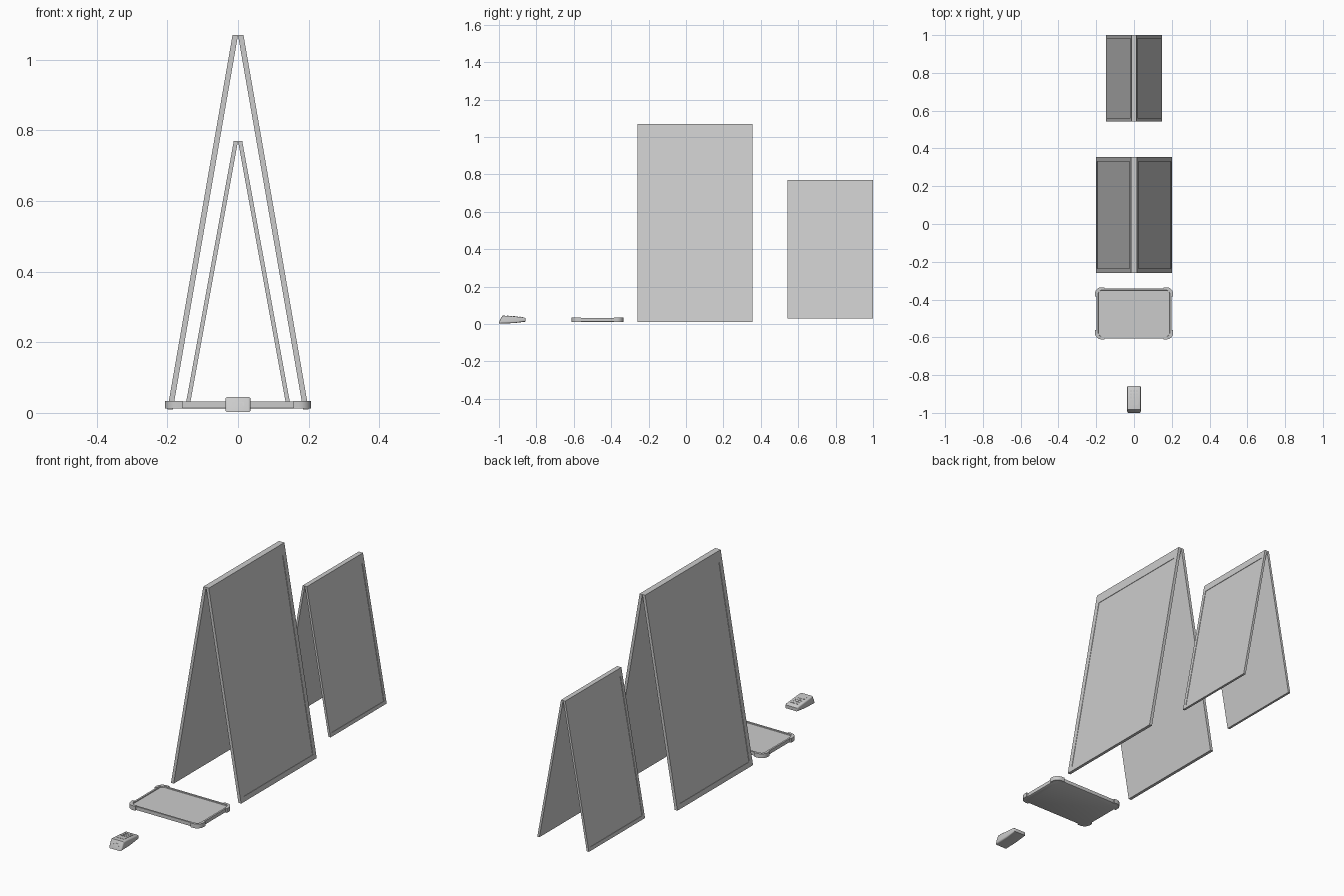
import bpy, bmesh, math
from mathutils import Vector

old = bpy.data.objects.get("Cube")
if old:
    bpy.data.objects.remove(old, do_unlink=True)

grey = bpy.data.materials.new("light grey")
grey.use_nodes = True
COLOUR = (0.6, 0.6, 0.6, 1)
grey.diffuse_color = COLOUR
grey.node_tree.nodes["Principled BSDF"].inputs["Base Color"].default_value = COLOUR


def finish(name, bm, smooth=False):
    bmesh.ops.recalc_face_normals(bm, faces=bm.faces)
    mesh = bpy.data.meshes.new(name)
    bm.to_mesh(mesh)
    bm.free()
    mesh.materials.append(grey)
    obj = bpy.data.objects.new(name, mesh)
    bpy.context.collection.objects.link(obj)
    if smooth:
        bpy.ops.object.select_all(action='DESELECT')
        obj.select_set(True)
        bpy.context.view_layer.objects.active = obj
        bpy.ops.object.shade_smooth_by_angle(angle=math.radians(35))
    return obj


def prism(points, offset):
    """Extrude a closed loop of 3D points along an offset vector."""
    bm = bmesh.new()
    face = bm.faces.new([bm.verts.new(p) for p in points])
    ext = bmesh.ops.extrude_face_region(bm, geom=[face])
    verts = [v for v in ext["geom"] if isinstance(v, bmesh.types.BMVert)]
    bmesh.ops.translate(bm, vec=offset, verts=verts)
    bmesh.ops.recalc_face_normals(bm, faces=bm.faces)
    return bm


def arc(cx, cy, r, start, steps=6):
    return [(cx + r * math.cos(start + math.pi / 2 * i / steps),
             cy + r * math.sin(start + math.pi / 2 * i / steps)) for i in range(steps + 1)]


def rounded_rect(hx, hy, r):
    loop = []
    for i, (sx, sy) in enumerate([(1, 1), (-1, 1), (-1, -1), (1, -1)]):
        loop += arc(sx * (hx - r), sy * (hy - r), r, i * math.pi / 2)
    return loop


# Folding sign boards: two leaning panels with a recessed poster area
def sign(name, y0, y1, z0, z1, foot, thick, top, margin):
    for side, sx in (("left", 1), ("right", -1)):
        section = [(foot, z0), (top, z1), (top - thick, z1), (foot - thick, z0)]
        bm = prism([(sx * x, y0, z) for x, z in section], (0, y1 - y0, 0))
        outer = max(bm.faces, key=lambda f: f.normal.x * sx)
        slope = Vector((sx * (top - foot), 0, z1 - z0)).normalized()
        bmesh.ops.inset_region(bm, faces=[outer], thickness=margin, use_even_offset=True)
        zmid = (z0 + z1) / 2
        for v in outer.verts:
            if v.co.z > zmid:
                v.co -= slope * margin * 1.2
        # sink the poster area by a stepped inner inset
        bmesh.ops.inset_region(bm, faces=[outer], thickness=0.0005, depth=-0.002)
        finish(f"{name}_{side}_panel", bm)


sign("large_sign", -0.26, 0.355, 0.01, 1.07, 0.2, 0.0155, 0.0155, 0.025)
sign("small_sign", 0.543, 1.0, 0.03, 0.77, 0.147, 0.012, 0.012, 0.018)

# Tablet tray with a raised rim and a sunken screen
TY = -0.473
bm = prism([(x, y + TY, 0.014) for x, y in rounded_rect(0.199, 0.132, 0.03)], (0, 0, 0.018))
top = max(bm.faces, key=lambda f: f.calc_center_median().z)
bottom = min(bm.faces, key=lambda f: f.calc_center_median().z)
bmesh.ops.inset_region(bm, faces=[bottom], thickness=0.004, depth=0.002)
bmesh.ops.inset_region(bm, faces=[top], thickness=0.009)
bmesh.ops.inset_region(bm, faces=[top], thickness=0.001, depth=-0.004)
finish("tablet_body", bm, True)

# Corner bumpers wrapped around the tablet
HX, HY = 0.207, 0.138
for i, (sx, sy) in enumerate([(1, 1), (-1, 1), (-1, -1), (1, -1)]):
    outside = [(HX, HY - 0.05)] + arc(HX - 0.035, HY - 0.035, 0.035, 0) + [(HX - 0.05, HY)]
    inside = [(HX - 0.05, HY - 0.013)] + arc(HX - 0.035, HY - 0.035, 0.022, 0)[::-1]
    inside.append((HX - 0.013, HY - 0.05))
    loop = [(sx * x, sy * y + TY, 0.012) for x, y in outside + inside]
    finish(f"corner_bumper_{i + 1}", prism(loop, (0, 0, 0.022)), True)

# Handheld reader: wedge profile with softened edges
profile = [(-1.0, 0.002), (-0.996, 0.018), (-0.982, 0.045), (-0.955, 0.044),
           (-0.866, 0.036), (-0.857, 0.03), (-0.857, 0.013), (-0.92, 0.005)]
bm = prism([(-0.036, y, z) for y, z in profile], (0.072, 0, 0))
edges = [e for e in bm.edges if abs(e.verts[0].co.x - e.verts[1].co.x) < 0.001]
bmesh.ops.bevel(bm, geom=edges, offset=0.007, segments=3, affect='EDGES', profile=0.5)
finish("reader_body", bm, True)


def deck_z(y):
    return 0.044 - (y + 0.955) * 0.008 / 0.089


def deck_plate(name, x, y, hx, hy, height):
    loop = [(x + a, y + b, deck_z(y + b) - 0.001) for a, b in rounded_rect(hx, hy, min(hx, hy) * 0.4)]
    finish(name, prism(loop, (0, 0, height)))


# Display and keypad on the sloping deck
deck_plate("reader_display", 0, -0.945, 0.021, 0.012, 0.002)
for row in range(3):
    for col in (-1, 0, 1):
        deck_plate(f"reader_key_{row * 3 + col + 2}", col * 0.015, -0.919 + row * 0.017,
                   0.0055, 0.005, 0.0025)

# Bracket-shaped slot trim on the sloping nose
slot = [(-0.017, 0.021), (-0.017, 0.031), (0.017, 0.031), (0.017, 0.021),
        (0.013, 0.021), (0.013, 0.028), (-0.013, 0.028), (-0.013, 0.021)]
loop = [(x, -0.996 + (z - 0.018) * 0.014 / 0.027 - 0.001, z) for x, z in slot]
finish("reader_slot_trim", prism(loop, (0, 0.003, 0)))
